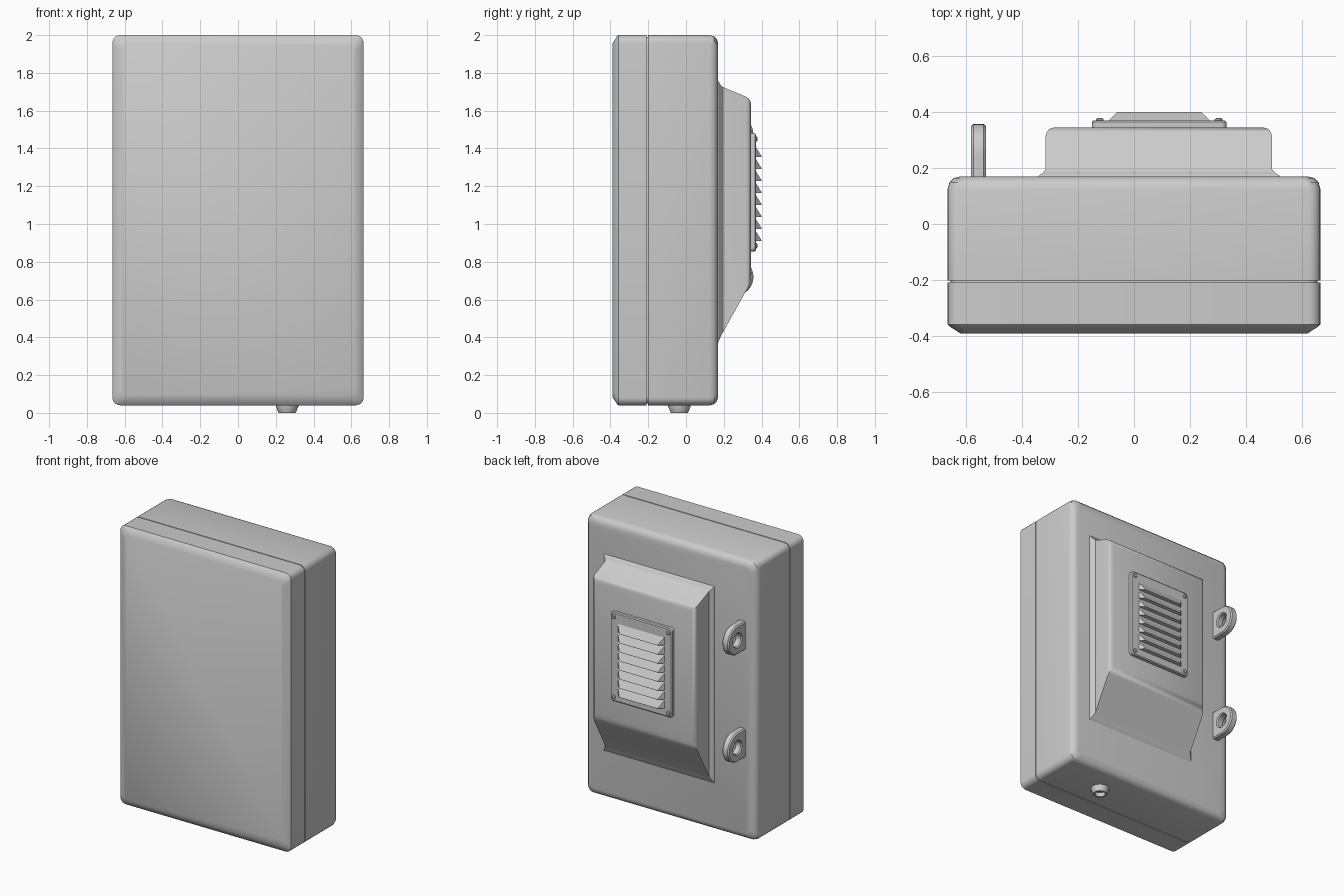
import bpy, bmesh, math

if "Cube" in bpy.data.objects:
    bpy.data.objects.remove(bpy.data.objects["Cube"], do_unlink=True)

grey = bpy.data.materials.new("light_grey")
grey.use_nodes = True
grey.diffuse_color = (0.6, 0.6, 0.6, 1)
grey.node_tree.nodes["Principled BSDF"].inputs["Base Color"].default_value = (0.6, 0.6, 0.6, 1)


def skin(name, rings, closed=False, angle=32):
    """Join rings of equal length with quads; cap the ends or close the loop."""
    bm = bmesh.new()
    loops = [[bm.verts.new(p) for p in ring] for ring in rings]
    n = len(loops[0])
    pairs = list(zip(loops, loops[1:]))
    if closed:
        pairs.append((loops[-1], loops[0]))
    else:
        bm.faces.new(loops[0])
        bm.faces.new(loops[-1])
    for a, b in pairs:
        for i in range(n):
            j = (i + 1) % n
            bm.faces.new((a[i], a[j], b[j], b[i]))
    bmesh.ops.recalc_face_normals(bm, faces=bm.faces)
    mesh = bpy.data.meshes.new(name)
    bm.to_mesh(mesh)
    bm.free()
    mesh.materials.append(grey)
    obj = bpy.data.objects.new(name, mesh)
    bpy.context.collection.objects.link(obj)
    bpy.ops.object.select_all(action='DESELECT')
    obj.select_set(True)
    bpy.context.view_layer.objects.active = obj
    bpy.ops.object.shade_smooth_by_angle(angle=math.radians(angle))
    return obj


def rect(y, x0, x1, z0, z1, r=0.0, segs=5):
    """Rectangle in the XZ plane at depth y, with optional rounded corners."""
    if r == 0:
        return [(x0, y, z0), (x1, y, z0), (x1, y, z1), (x0, y, z1)]
    pts = []
    corners = ((x1 - r, z1 - r), (x0 + r, z1 - r), (x0 + r, z0 + r), (x1 - r, z0 + r))
    for k, (cx, cz) in enumerate(corners):
        for i in range(segs + 1):
            a = math.pi / 2 * (k + i / segs)
            pts.append((cx + r * math.cos(a), y, cz + r * math.sin(a)))
    return pts


def circle(x, y, z, r, n=24):
    """Horizontal circle."""
    return [(x + r * math.cos(2 * math.pi * i / n), y + r * math.sin(2 * math.pi * i / n), z)
            for i in range(n)]


# Enclosure: chamfered front, seam groove, rounded back edge
body = [(-0.39, 0.045), (-0.365, 0.006), (-0.358, 0),
        (-0.208, 0), (-0.208, 0.01), (-0.202, 0.01), (-0.202, 0),
        (0.125, 0), (0.148, 0.006), (0.164, 0.022), (0.17, 0.045)]
skin("enclosure", [rect(y, -0.665 + d, 0.665 - d, 0.04 + d, 2 - d, 0.042) for y, d in body])

# Rear housing with flared foot, sloped top and bottom, softened rim
housing = [(0.16, -0.345, 0.525, 0.36, 1.765),
           (0.172, -0.34, 0.52, 0.375, 1.757),
           (0.182, -0.326, 0.505, 0.4, 1.738),
           (0.195, -0.315, 0.492, 0.425, 1.725),
           (0.315, -0.315, 0.492, 0.64, 1.675),
           (0.329, -0.311, 0.488, 0.666, 1.667),
           (0.339, -0.302, 0.479, 0.69, 1.655),
           (0.345, -0.285, 0.462, 0.72, 1.635)]
skin("rear_housing", [rect(*row) for row in housing])

# Vent plate
plate = [(0.34, 0), (0.364, 0), (0.37, 0.006)]
skin("vent_plate", [rect(y, -0.15 + d, 0.33 - d, 0.855 + d, 1.48 - d, 0.02) for y, d in plate])

# Louvers: hoods that open downward
for i in range(8):
    z = 0.91 + i * 0.0636
    skin("louver_%d" % (i + 1),
         [rect(0.365, -0.095, 0.275, z, z + 0.06), rect(0.4, -0.06, 0.24, z, z + 0.004)], angle=15)

# Plate screws
for x in (-0.122, 0.302):
    for z in (0.885, 1.45):
        skin("vent_screw", [rect(y, x - r, x + r, z - r, z + r, r * 0.99, 4)
                            for y, r in ((0.365, 0.014), (0.374, 0.014), (0.378, 0.009))])


def lug_ring(x, z, r, tab):
    """Circle in the YZ plane; a tab ring is squared off toward the wall."""
    pts = []
    for i in range(32):
        a = 2 * math.pi * i / 32
        c, s = math.cos(a), math.sin(a)
        k = r / max(abs(c), abs(s)) if tab and c < 0 else r
        pts.append((x, 0.256 + k * c, z + k * s))
    return pts


# Hinge lugs: rounded tabs with a through hole
lug = [(-0.026, 0.093, True), (-0.018, 0.101, True), (0.018, 0.101, True), (0.026, 0.093, True),
       (0.026, 0.052, False), (0.018, 0.045, False), (-0.018, 0.045, False), (-0.026, 0.052, False)]
for name, z in (("upper_lug", 1.475), ("lower_lug", 0.72)):
    skin(name, [lug_ring(-0.555 + dx, z, r, tab) for dx, r, tab in lug], closed=True)

# Cable port: tapered hollow collar under the enclosure
port = [(0.05, 0.06), (0.034, 0.06), (0, 0.045), (0, 0.034), (0.03, 0.034)]
skin("cable_port", [circle(0.26, -0.035, z, r) for z, r in port])
